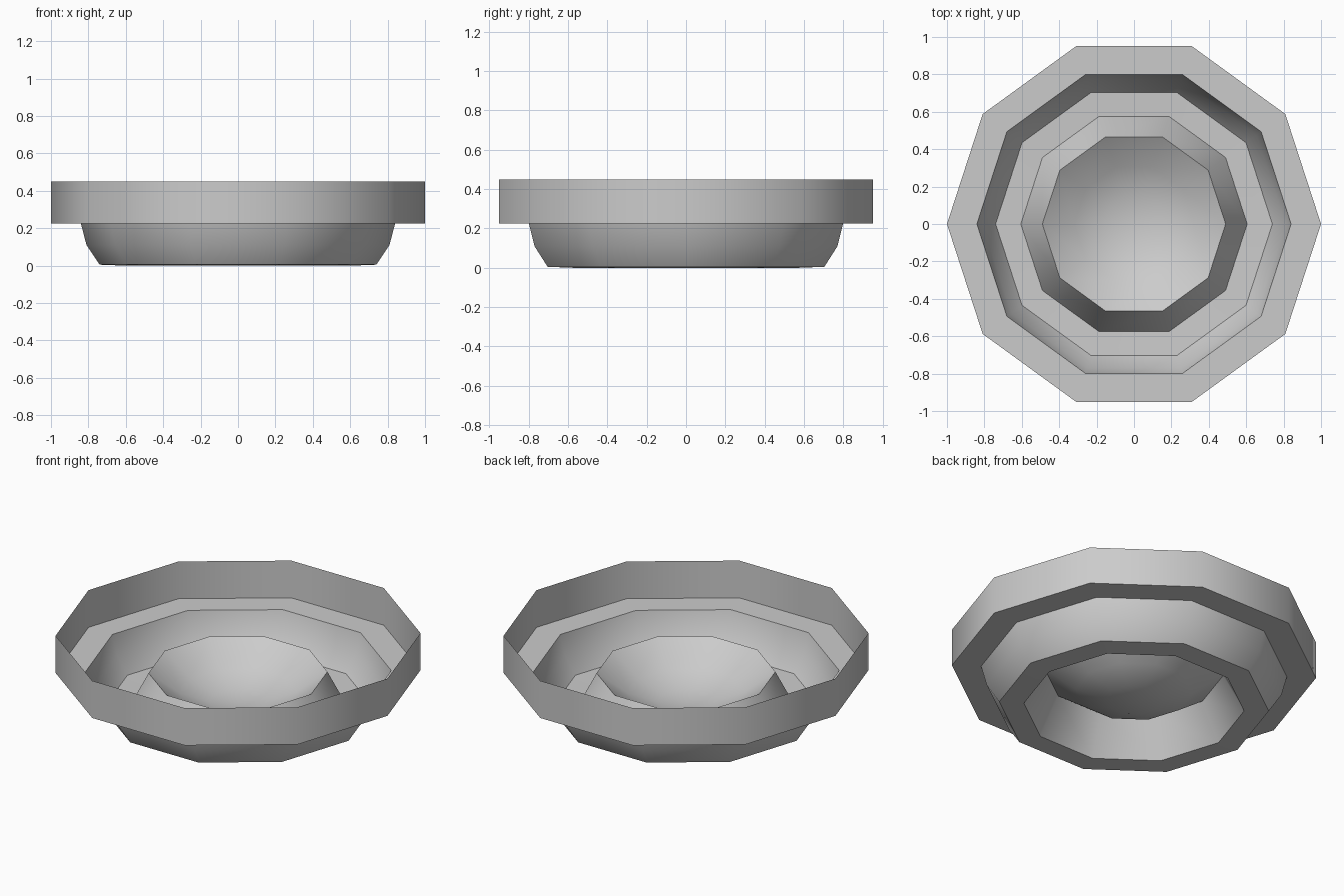
import bpy, bmesh, math

if "Cube" in bpy.data.objects:
    bpy.data.objects.remove(bpy.data.objects["Cube"])

SIDES = 10


def lathe(name, profile):
    """Revolve an (r, z) profile around z as an open ten-sided shell."""
    bm = bmesh.new()
    pts = [bm.verts.new((r, 0, z)) for r, z in profile]
    edges = [bm.edges.new(pair) for pair in zip(pts, pts[1:])]
    bmesh.ops.spin(bm, geom=pts + edges, cent=(0, 0, 0), axis=(0, 0, 1),
                   angle=math.tau, steps=SIDES)
    bmesh.ops.remove_doubles(bm, verts=bm.verts, dist=1e-4)
    bmesh.ops.recalc_face_normals(bm, faces=bm.faces)
    # All visible upper surfaces should face up
    flat = max(bm.faces, key=lambda f: abs(f.normal.z))
    if flat.normal.z < 0:
        bmesh.ops.reverse_faces(bm, faces=bm.faces)
    mesh = bpy.data.meshes.new(name)
    bm.to_mesh(mesh)
    bm.free()
    obj = bpy.data.objects.new(name, mesh)
    bpy.context.collection.objects.link(obj)
    bpy.ops.object.select_all(action='DESELECT')
    obj.select_set(True)
    bpy.context.view_layer.objects.active = obj
    bpy.ops.object.shade_smooth_by_angle(angle=math.radians(40))
    return obj


# Thin rim, ledge, curved outer wall, flat floor, raised collar and sunken bowl
lathe("stepped_dish", [
    (1.0, 0.45), (1.0, 0.225), (0.84, 0.225), (0.81, 0.11), (0.74, 0.005),
    (0.605, 0.0), (0.49, 0.22), (0.32, 0.10), (0.16, 0.045), (0.0, 0.03)])
